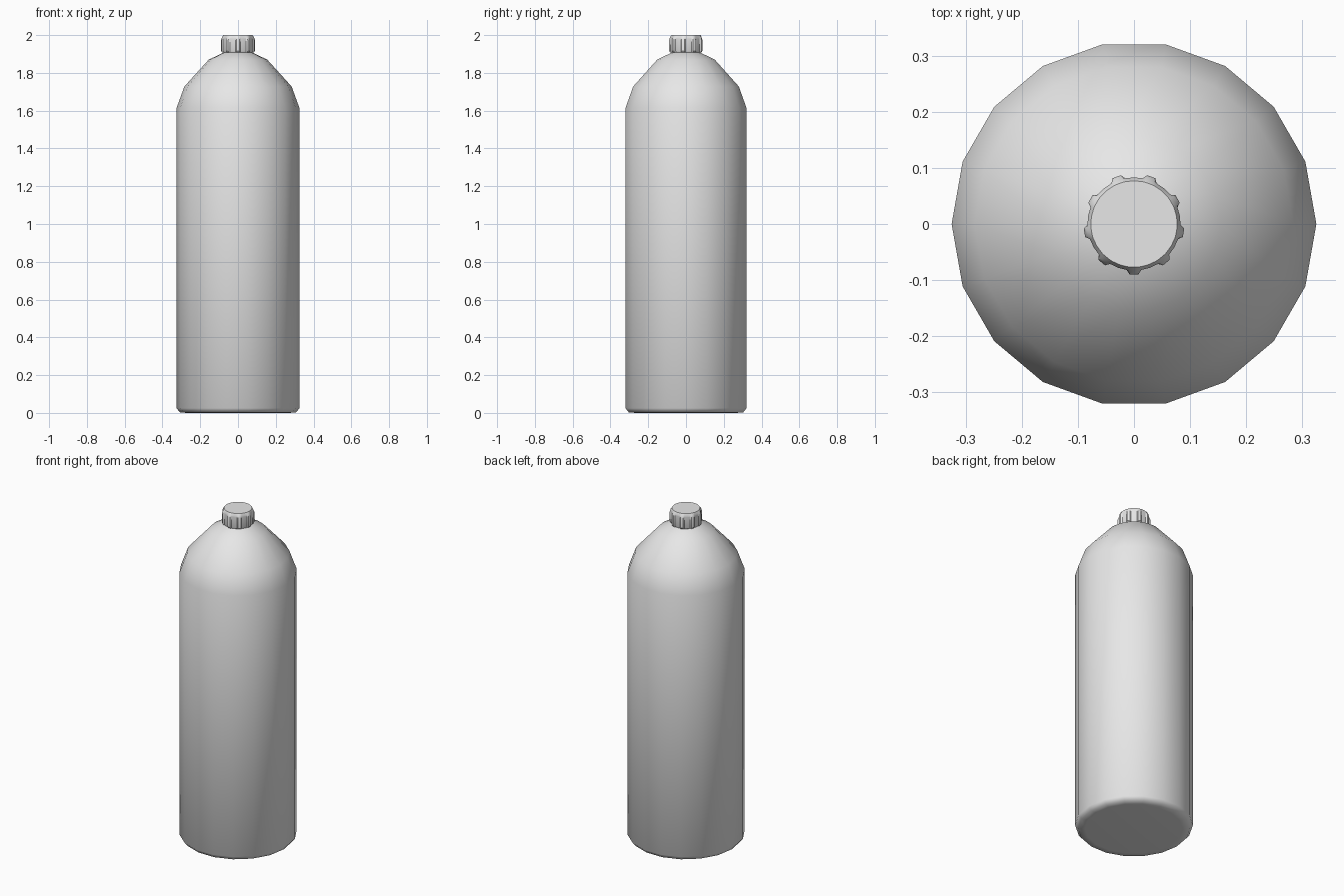
import bpy
import bmesh
from math import radians, cos, sin

if "Cube" in bpy.data.objects:
    bpy.data.objects.remove(bpy.data.objects["Cube"], do_unlink=True)

grey = bpy.data.materials.new("light grey")
grey.use_nodes = True
grey.diffuse_color = (0.8, 0.8, 0.8, 1)
grey.node_tree.nodes["Principled BSDF"].inputs["Base Color"].default_value = grey.diffuse_color


def circle(angles, radius, z):
    return [(radius * cos(a), radius * sin(a), z) for a in angles]


def loft(name, rings):
    """Skin a stack of equal rings, closing both ends."""
    bm = bmesh.new()
    loops = [[bm.verts.new(p) for p in ring] for ring in rings]
    count = len(loops[0])
    for low, high in zip(loops, loops[1:]):
        for i in range(count):
            j = (i + 1) % count
            bm.faces.new((low[i], low[j], high[j], high[i]))
    bm.faces.new(loops[0][::-1])
    bm.faces.new(loops[-1])
    mesh = bpy.data.meshes.new(name)
    bm.to_mesh(mesh)
    bm.free()
    mesh.materials.append(grey)
    obj = bpy.data.objects.new(name, mesh)
    bpy.context.collection.objects.link(obj)
    bpy.ops.object.select_all(action="DESELECT")
    obj.select_set(True)
    bpy.context.view_layer.objects.active = obj
    return obj


# Bottle body: faceted cylinder with a rounded foot and a domed shoulder
SIDES = 18
body_angles = [radians(360 / SIDES * i) for i in range(SIDES)]
profile = [(0.27, 0), (0.308, 0.003), (0.325, 0.025), (0.325, 1.615),
           (0.284, 1.728), (0.155, 1.87), (0.08, 1.906), (0.05, 1.915)]
loft("bottle_body", [circle(body_angles, r, z) for r, z in profile])
bpy.ops.object.shade_smooth()

# Screw cap: nine raised grip ribs, one pointing to the front
RIBS = 9
cap_angles, is_rib = [], []
for rib in range(RIBS):
    for offset, raised in ((-9, False), (-5, True), (5, True), (9, False), (20, False)):
        cap_angles.append(radians(-90 + rib * 360 / RIBS + offset))
        is_rib.append(raised)


def grip(rib_radius, valley_radius, rib_z, valley_z):
    return [(r * cos(a), r * sin(a), z) for a, r, z in
            ((a, rib_radius, rib_z) if raised else (a, valley_radius, valley_z)
             for a, raised in zip(cap_angles, is_rib))]


loft("screw_cap", [
    circle(cap_angles, 0.077, 1.907),
    grip(0.085, 0.08, 1.909, 1.909),
    grip(0.09, 0.083, 1.916, 1.916),
    grip(0.09, 0.083, 1.975, 1.98),
    grip(0.086, 0.083, 1.987, 1.987),
    circle(cap_angles, 0.077, 2.0),
])
bpy.ops.object.shade_smooth_by_angle(angle=radians(30))
